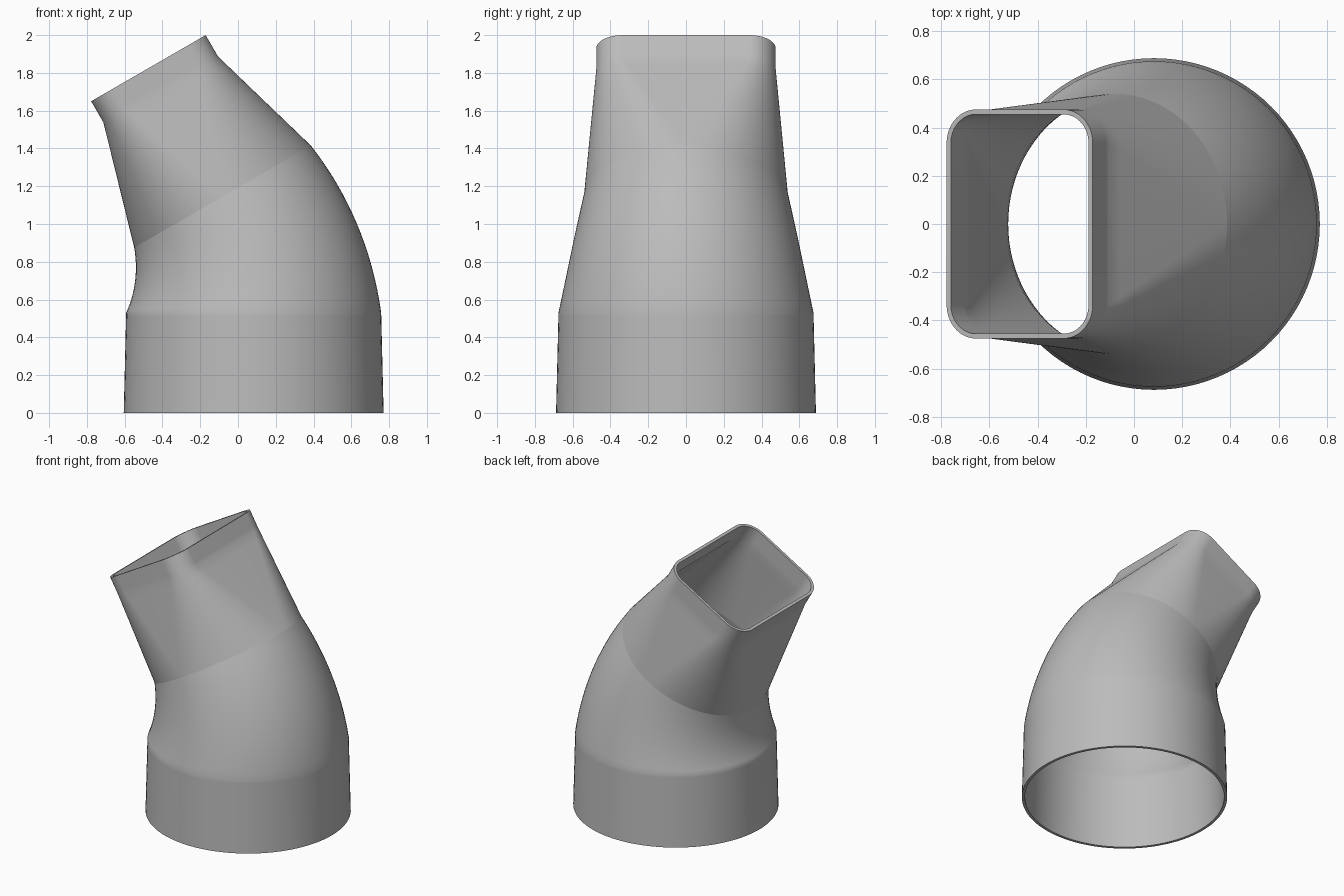
import bpy, bmesh, math
from mathutils import Vector

if "Cube" in bpy.data.objects:
    bpy.data.objects.remove(bpy.data.objects["Cube"], do_unlink=True)

WALL = 0.02
QUARTER = 24            # steps per quarter turn
BASE_X, BEND_Z = 0.083, 0.53
BEND_R, TILT = 1.23, math.radians(30)
R_FOOT, R_LOW, R_HIGH = 0.688, 0.675, 0.54
HALF_X, HALF_Y, CORNER = 0.35, 0.475, 0.14
TRANSITION, COLLAR = 0.655, 0.785


def outline(hx, hy, r):
    """Rounded rectangle in the section plane; a circle when hx = hy = r."""
    pts = []
    for q, (sx, sy) in enumerate([(1, 1), (-1, 1), (-1, -1), (1, -1)]):
        for i in range(QUARTER + 1):
            a = (q + i / QUARTER) * math.pi / 2
            pts.append(Vector((sx * (hx - r) + r * math.cos(a),
                               sy * (hy - r) + r * math.sin(a))))
    return pts


def place(pts, centre, tilt):
    """Put a section in space, leaning toward -x by the tilt."""
    u = Vector((math.cos(tilt), 0, math.sin(tilt)))
    return [centre + u * p.x + Vector((0, p.y, 0)) for p in pts]


def skin(inset):
    """Sections of the duct from foot to outlet, shrunk by inset."""
    def circle(r):
        return outline(r - inset, r - inset, r - inset)

    rings = []
    # round socket
    for z in (0, BEND_Z - 0.02):
        r = R_FOOT + (R_LOW - R_FOOT) * z / BEND_Z
        rings.append(place(circle(r), Vector((BASE_X, 0, z)), 0))
    # tapering bend
    steps = 16
    for i in range(steps + 1):
        t = i / steps
        a = TILT * t
        c = Vector((BASE_X - BEND_R * (1 - math.cos(a)), 0,
                    BEND_Z + BEND_R * math.sin(a)))
        rings.append(place(circle(R_LOW + (R_HIGH - R_LOW) * t), c, a))
    seam = len(rings) - 1
    # round to rectangular transition
    axis = Vector((-math.sin(TILT), 0, math.cos(TILT)))
    rect = outline(HALF_X - inset, HALF_Y - inset, CORNER - inset)
    round_end = circle(R_HIGH)
    rows = 10
    for i in range(1, rows + 1):
        t = i / rows
        mix = [p.lerp(q, t) for p, q in zip(round_end, rect)]
        rings.append(place(mix, c + axis * TRANSITION * t, TILT))
    # straight rectangular collar
    for d in (TRANSITION + 0.02, COLLAR):
        rings.append(place(rect, c + axis * d, TILT))
    return rings, seam


# outer skin up, inner skin down, closed at both rims
outer, seam = skin(0)
inner, _ = skin(WALL)
loop = outer + inner[::-1]
seams = {seam, len(loop) - 1 - seam}

bm = bmesh.new()
grid = [[bm.verts.new(p) for p in ring] for ring in loop]
count = len(grid[0])
for k, ring in enumerate(grid):
    above = grid[(k + 1) % len(grid)]
    for i in range(count):
        j = (i + 1) % count
        bm.faces.new((ring[i], ring[j], above[j], above[i])).smooth = True
for k in seams:
    for i in range(count):
        edge = bm.edges.get((grid[k][i], grid[k][(i + 1) % count]))
        edge.smooth = False
bmesh.ops.remove_doubles(bm, verts=bm.verts, dist=0.0002)
bmesh.ops.recalc_face_normals(bm, faces=bm.faces)
# crisp rims and transition seam
for e in bm.edges:
    if len(e.link_faces) == 2 and e.calc_face_angle() > math.radians(35):
        e.smooth = False

mesh = bpy.data.meshes.new("duct_adapter")
bm.to_mesh(mesh)
bm.free()
duct = bpy.data.objects.new("duct_adapter", mesh)
bpy.context.collection.objects.link(duct)

grey = bpy.data.materials.new("plain grey")
grey.use_nodes = True
colour = (0.5, 0.5, 0.5, 1)
grey.diffuse_color = colour
grey.node_tree.nodes["Principled BSDF"].inputs["Base Color"].default_value = colour
mesh.materials.append(grey)
